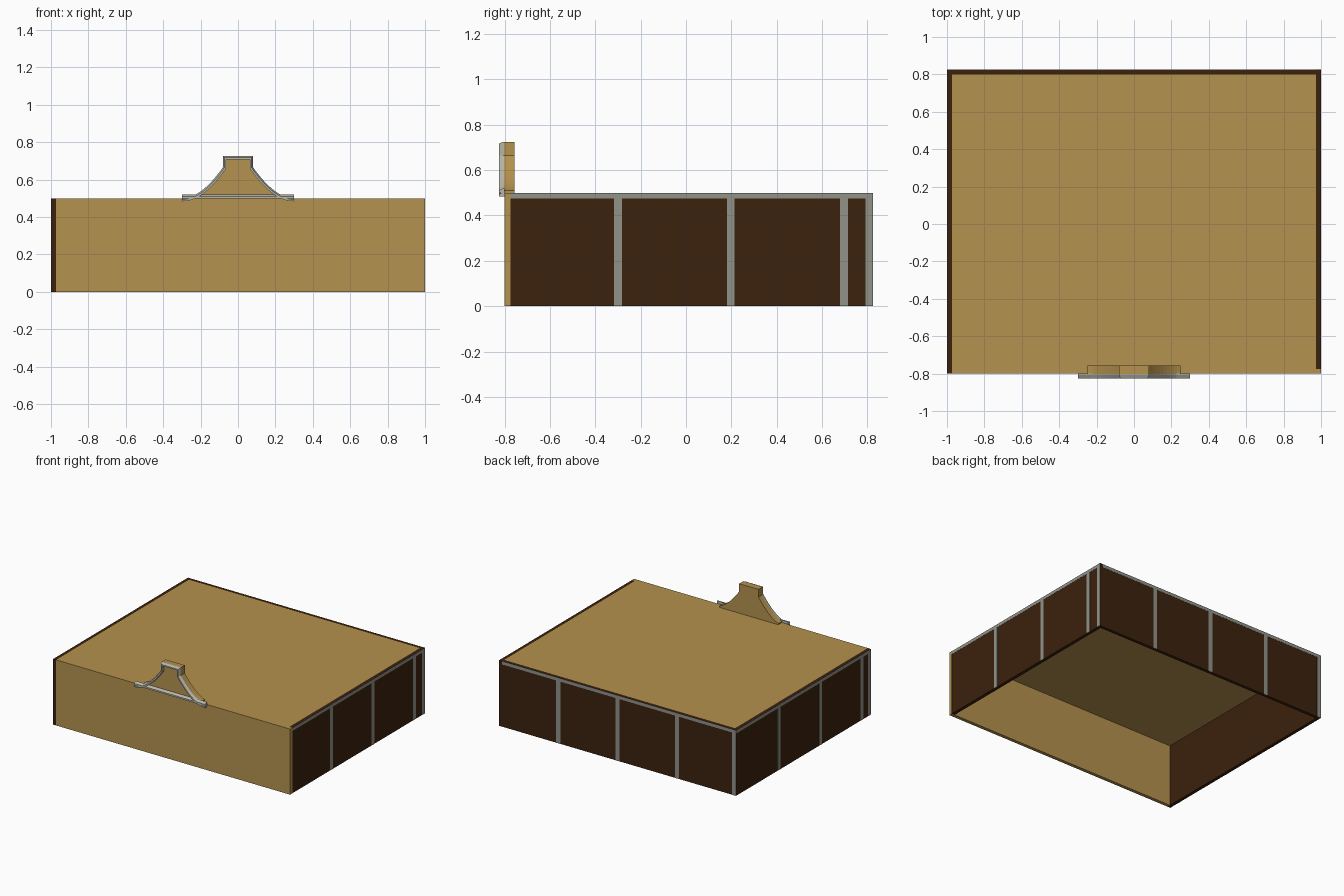
import bpy, bmesh
from mathutils import Vector

if "Cube" in bpy.data.objects:
    bpy.data.objects.remove(bpy.data.objects["Cube"])


def material(name, rgb):
    m = bpy.data.materials.new(name)
    lin = [((c / 255 + 0.055) / 1.055) ** 2.4 for c in rgb]
    m.diffuse_color = (*lin, 1)
    m.use_nodes = True
    m.node_tree.nodes["Principled BSDF"].inputs["Base Color"].default_value = m.diffuse_color
    return m


TAN = material("tan wood", (181, 146, 78))
BROWN = material("dark brown wood", (60, 34, 14))
GREY = material("grey strip", (145, 147, 138))
PALE = material("pale grey trim", (185, 183, 170))


def finish(name, bm, mat):
    bmesh.ops.recalc_face_normals(bm, faces=bm.faces)
    me = bpy.data.meshes.new(name)
    bm.to_mesh(me)
    bm.free()
    me.materials.append(mat)
    ob = bpy.data.objects.new(name, me)
    bpy.context.collection.objects.link(ob)
    return ob


def box(name, x, y, z, mat):
    bm = bmesh.new()
    bmesh.ops.create_cube(bm, size=1)
    for v in bm.verts:
        v.co = [r[0] if c < 0 else r[1] for c, r in zip(v.co, (x, y, z))]
    return finish(name, bm, mat)


def sweep(name, path, section, mat):
    """Sweep a (inset, y) section along an open x-z path with mitred corners."""
    bm = bmesh.new()
    rings = []
    for i, p in enumerate(path):
        dirs = []
        if i > 0:
            dirs.append((p - path[i - 1]).normalized())
        if i < len(path) - 1:
            dirs.append((path[i + 1] - p).normalized())
        ns = [Vector((d.y, -d.x)) for d in dirs]
        n = sum(ns, Vector((0, 0))).normalized()
        n /= n.dot(ns[0])
        rings.append([bm.verts.new((p.x + n.x * o, y, p.y + n.y * o)) for o, y in section])
    k = len(section)
    for a, b in zip(rings, rings[1:]):
        for j in range(k):
            bm.faces.new((a[j], a[(j + 1) % k], b[(j + 1) % k], b[j]))
    bm.faces.new(rings[0])
    bm.faces.new(rings[-1])
    return finish(name, bm, mat)


# Open-bottomed box: four overlapping walls and a top panel
T = 0.026
box("front_panel", (-1 + T, 1), (-0.8, -0.8 + T), (0, 0.5), TAN)
box("right_wall", (1 - T, 0.999), (-0.8 + T, 0.825), (0, 0.5), BROWN)
box("left_wall", (-0.999, -1 + T), (-0.8, 0.8), (0, 0.5), BROWN)
box("back_wall", (-0.999, 1 - T), (0.8, 0.824), (0, 0.5), BROWN)
box("top_panel", (-1 + T, 1 - T), (-0.8 + T, 0.8), (0.475, 0.5), TAN)

# Grey strips: a top rail and upright battens on the side and back walls
W = 0.034
H = 0.475
box("right_rail", (0.998, 1), (-0.8 + T, 0.825), (H, 0.499), GREY)
box("left_rail", (-1, -0.998), (-0.8, 0.825), (H, 0.499), GREY)
box("back_rail", (-1, 1 - T), (0.823, 0.825), (H, 0.499), GREY)
for i, y in enumerate((-0.30, 0.198, 0.697, 0.808)):
    box(f"right_batten_{i}", (0.998, 1), (y - W / 2, y + W / 2), (0, H), GREY)
for i, y in enumerate((0.305, -0.195, -0.692, -0.783)):
    box(f"left_batten_{i}", (-1, -0.998), (y - W / 2, y + W / 2), (0, H), GREY)
for i, x in enumerate((0.5, 0, -0.5, -0.983)):
    box(f"back_batten_{i}", (x - W / 2, x + W / 2), (0.823, 0.825), (0, H), GREY)

# Gable outline: flared curve rising to a square neck, mirrored
a, b, c = Vector((-0.3, 0.502)), Vector((-0.2, 0.497)), Vector((-0.081, 0.665))
N = 12
left = [a * (1 - t) ** 2 + b * 2 * t * (1 - t) + c * t * t for t in (i / N for i in range(N + 1))]
left.append(Vector((-0.081, 0.725)))
outline = left + [Vector((-p.x, p.y)) for p in reversed(left)]

# Tan backing plate
plate = [p for p in outline if abs(p.x) < 0.26]
plate = [Vector((plate[0].x, 0.5))] + plate + [Vector((plate[-1].x, 0.5))]
bm = bmesh.new()
face = bm.faces.new([bm.verts.new((p.x, -0.802, p.y)) for p in plate])
ext = bmesh.ops.extrude_face_region(bm, geom=[face])
for v in ext["geom"]:
    if isinstance(v, bmesh.types.BMVert):
        v.co.y = -0.757
finish("gable_plate", bm, TAN)

# Bevelled moulding around the gable and along its base
section = [(0, -0.8), (0, -0.808), (0.008, -0.825), (0.018, -0.825), (0.018, -0.8)]
sweep("gable_moulding", outline, section, PALE)
sweep("base_moulding", [Vector((-0.3, 0.52)), Vector((0.3, 0.52))],
      [(o * 1.2, y) for o, y in section], PALE)
